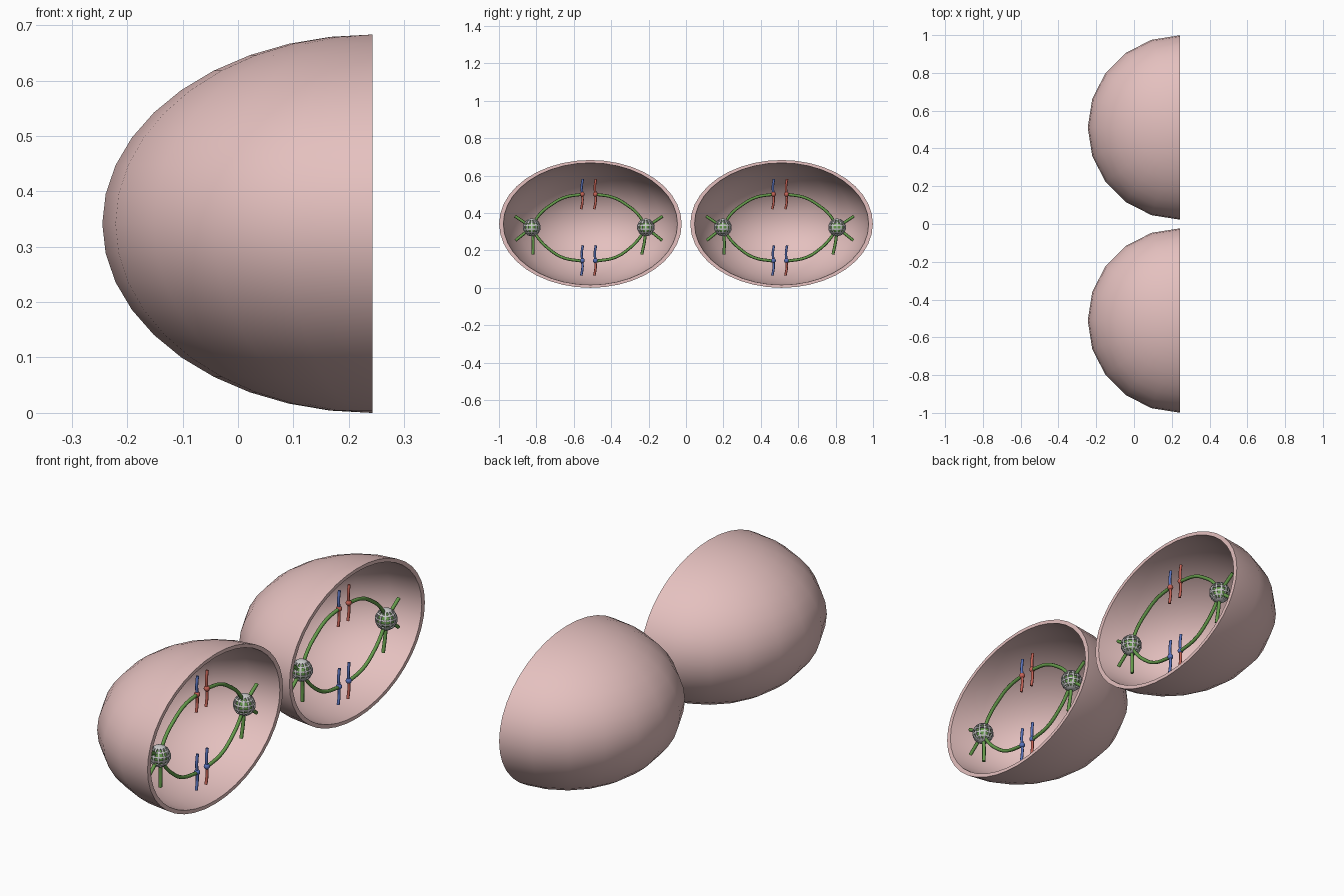
import bpy, bmesh, math
from mathutils import Vector

if "Cube" in bpy.data.objects:
    bpy.data.objects.remove(bpy.data.objects["Cube"])

R, SQUASH, CELL_Y = 0.488, 0.7, 0.511   # cell radius, height ratio, cell centre
RIM_X, ZC, PX = 0.243, 0.3415, 0.182    # cut plane, mid height, spindle plane


def mat(name, rgb):
    m = bpy.data.materials.new(name)
    m.diffuse_color = (*rgb, 1)
    m.use_nodes = True
    m.node_tree.nodes["Principled BSDF"].inputs["Base Color"].default_value = m.diffuse_color
    return m


PINK = mat("membrane_pink", (0.78, 0.53, 0.52))
GREEN = mat("fibre_green", (0.13, 0.33, 0.07))
RED = mat("chromatid_red", (0.55, 0.12, 0.09))
BLUE = mat("chromatid_blue", (0.10, 0.17, 0.50))


def finish(bm, name, material=None, angle=40):
    bmesh.ops.recalc_face_normals(bm, faces=bm.faces)
    me = bpy.data.meshes.new(name)
    bm.to_mesh(me)
    bm.free()
    ob = bpy.data.objects.new(name, me)
    bpy.context.collection.objects.link(ob)
    if material:
        me.materials.append(material)
    bpy.ops.object.select_all(action='DESELECT')
    ob.select_set(True)
    bpy.context.view_layer.objects.active = ob
    bpy.ops.object.shade_smooth_by_angle(angle=math.radians(angle))
    return ob


def membrane(name, cy):
    # outer half shell, a smaller inner copy, and a flat rim joining them
    bm = bmesh.new()
    bmesh.ops.create_uvsphere(bm, u_segments=20, v_segments=20, radius=R)
    bmesh.ops.delete(bm, geom=[v for v in bm.verts if v.co.x > 0.001], context='VERTS')
    rim = [e for e in bm.edges if e.is_boundary]
    ret = bmesh.ops.duplicate(bm, geom=bm.verts[:] + bm.edges[:] + bm.faces[:])
    inner = ret["vert_map"]
    for v in [g for g in ret["geom"] if isinstance(g, bmesh.types.BMVert)]:
        v.co *= (R - 0.0225) / R
    for e in rim:
        a, b = e.verts
        bm.faces.new((a, b, inner[b], inner[a]))
    for v in bm.verts:
        v.co = Vector((v.co.x + RIM_X, v.co.y + cy, v.co.z * SQUASH + ZC))
    finish(bm, name, PINK)


def tube(name, pts, radius, material, cy):
    # round tube through (y, z) points on the spindle plane
    cu = bpy.data.curves.new(name, 'CURVE')
    cu.dimensions = '3D'
    cu.bevel_depth, cu.bevel_resolution = radius, 2
    cu.use_fill_caps, cu.resolution_u = True, 6
    sp = cu.splines.new('BEZIER')
    sp.bezier_points.add(len(pts) - 1)
    for bp, (y, z) in zip(sp.bezier_points, pts):
        bp.co = (PX, y + cy, z)
        bp.handle_left_type = bp.handle_right_type = 'AUTO'
    cu.materials.append(material)
    ob = bpy.data.objects.new(name, cu)
    bpy.context.collection.objects.link(ob)


def ball(name, y, z, r, material, cy):
    bm = bmesh.new()
    bmesh.ops.create_uvsphere(bm, u_segments=16, v_segments=10, radius=r)
    bmesh.ops.translate(bm, verts=bm.verts, vec=(PX, y + cy, z))
    finish(bm, name, material)


def pole_body(name, y, z, cy):
    # grey ball with rows of small rectangular windows around a green core
    bm = bmesh.new()
    bmesh.ops.create_uvsphere(bm, u_segments=12, v_segments=7, radius=0.048)
    quads = [f for f in bm.faces if len(f.verts) == 4]
    bmesh.ops.inset_individual(bm, faces=quads, thickness=0.0055)
    bmesh.ops.inset_individual(bm, faces=quads, thickness=0.0003, depth=-0.006)
    bmesh.ops.delete(bm, geom=quads, context='FACES')
    bmesh.ops.translate(bm, verts=bm.verts, vec=(PX, y + cy, z))
    finish(bm, name)
    ball(name + "_core", y, z, 0.041, GREEN, cy)


def chromosome(name, y, z, top, bottom, cy):
    # two wavy arms meeting at a small centromere
    tube(name + "_top_arm", [(y, z), (y - 0.003, z + 0.04), (y + 0.003, z + 0.082)], 0.0065, top, cy)
    tube(name + "_low_arm", [(y, z), (y + 0.001, z - 0.04), (y - 0.006, z - 0.08)], 0.0065, bottom, cy)
    ball(name + "_centromere", y, z, 0.013, BLUE if z < 0.3 else RED, cy)


UPPER = [(0.305, 0.323), (0.265, 0.39), (0.20, 0.445), (0.13, 0.483), (0.035, 0.5)]
LOWER = [(0.305, 0.323), (0.27, 0.265), (0.21, 0.205), (0.14, 0.162), (0.035, 0.142)]
SHIFT = -0.0085

for cell, cy in (("left", -CELL_Y), ("right", CELL_Y)):
    membrane(cell + "_membrane", cy)
    for side, s in (("a", -1), ("b", 1)):
        tag = f"{cell}_{side}_"
        py = s * 0.305 + SHIFT
        pole_body(tag + "pole_body", py, 0.323, cy)
        # spindle fibres
        for nm, path in (("upper_fibre", UPPER), ("lower_fibre", LOWER)):
            tube(tag + nm, [(s * y + SHIFT, z) for y, z in path], 0.008, GREEN, cy)
        # short astral fibres
        down = 0.006 if s < 0 else -0.022
        for i, (dy, dz) in enumerate(((s * 0.09, 0.06), (s * 0.087, -0.07), (down, -0.145))):
            tube(f"{tag}astral_fibre_{i}",
                 [(py, 0.323), (py + dy * 0.5 + (0.004 if i == 2 else 0), 0.323 + dz * 0.5),
                  (py + dy, 0.323 + dz)], 0.008, GREEN, cy)
        # chromosomes with swapped arm colours
        cyl = s * 0.035 + SHIFT
        chromosome(tag + "upper_chromosome", cyl, 0.5, BLUE if s < 0 else RED, RED, cy)
        chromosome(tag + "lower_chromosome", cyl, 0.145, BLUE, BLUE if s < 0 else RED, cy)
